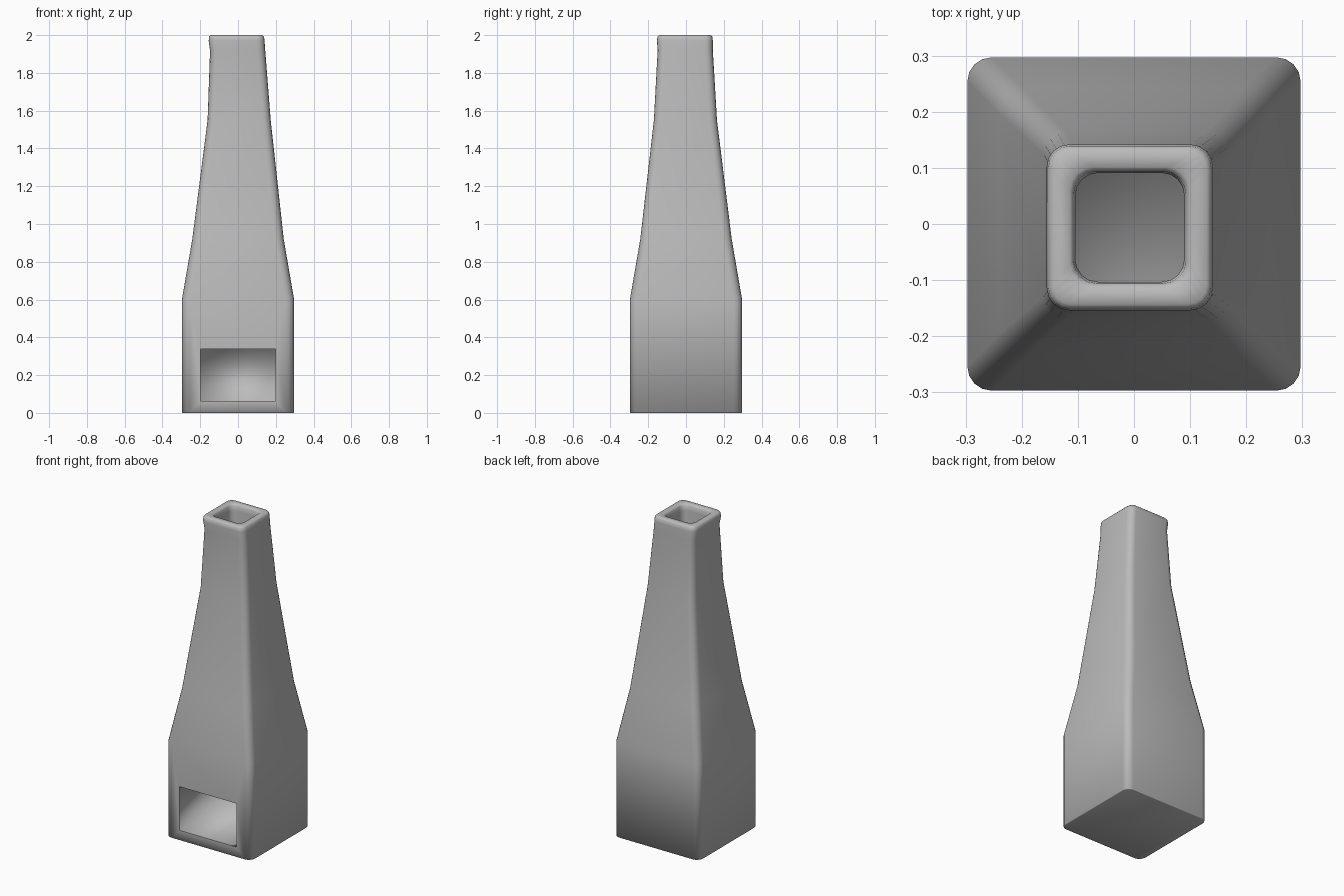
import bpy, bmesh
from math import sin, cos, pi

cube = bpy.data.objects.get("Cube")
if cube:
    bpy.data.objects.remove(cube, do_unlink=True)

clay = bpy.data.materials.new("grey_clay")
clay.use_nodes = True
GREY = (0.5, 0.5, 0.5, 1)
clay.diffuse_color = GREY
clay.node_tree.nodes["Principled BSDF"].inputs["Base Color"].default_value = GREY

STEPS = 4  # segments per rounded corner


def ring(bm, cx, cy, half, radius, z):
    """Rounded square of vertices at height z."""
    verts = []
    for corner, (sx, sy) in enumerate([(1, 1), (-1, 1), (-1, -1), (1, -1)]):
        for i in range(STEPS + 1):
            a = (corner + i / STEPS) * pi / 2
            verts.append(bm.verts.new((cx + sx * (half - radius) + radius * cos(a),
                                       cy + sy * (half - radius) + radius * sin(a), z)))
    return verts


def add_object(name, bm):
    bmesh.ops.recalc_face_normals(bm, faces=bm.faces)
    mesh = bpy.data.meshes.new(name)
    bm.to_mesh(mesh)
    bm.free()
    mesh.materials.append(clay)
    obj = bpy.data.objects.new(name, mesh)
    bpy.context.collection.objects.link(obj)
    return obj


# Tapered body: up the outside, over the rim and down the flue
TX, TY = -0.0075, -0.006
sections = [
    (0, 0, 0.293, 0.04, 0), (0, 0, 0.297, 0.043, 0.002),
    (0, 0, 0.297, 0.043, 0.6), (0, 0, 0.242, 0.045, 0.92),
    (0.006, -0.003, 0.167, 0.04, 1.55), (-0.002, -0.004, 0.146, 0.04, 1.92),
    (TX, TY, 0.148, 0.04, 1.97), (TX, TY, 0.145, 0.038, 1.992),
    (TX, TY, 0.137, 0.034, 2.0), (TX, TY, 0.107, 0.04, 2.0),
    (TX, TY, 0.1, 0.04, 1.99), (TX, TY, 0.097, 0.04, 1.96),
    (TX, TY, 0.097, 0.04, 0.2),
]
bm = bmesh.new()
rings = [ring(bm, *s) for s in sections]
for low, high in zip(rings, rings[1:]):
    for i in range(len(low)):
        j = (i + 1) % len(low)
        bm.faces.new((low[i], low[j], high[j], high[i]))
bm.faces.new(rings[0])
bm.faces.new(rings[-1])
body = add_object("chimney_body", bm)

# Firebox cut through the front, meeting the flue
X, BACK, FLOOR, CEILING = 0.198, 0.12, 0.063, 0.338
bm = bmesh.new()
bmesh.ops.create_cube(bm, size=1)
for v in bm.verts:
    v.co = (X if v.co.x > 0 else -X, BACK if v.co.y > 0 else -0.4,
            CEILING if v.co.z > 0 else FLOOR)
cutter = add_object("firebox_cutter", bm)
cutter.hide_render = True
cut = body.modifiers.new("firebox", "BOOLEAN")
cut.operation = "DIFFERENCE"
cut.solver = "EXACT"
cut.object = cutter
bpy.context.view_layer.objects.active = body
body.select_set(True)
bpy.ops.object.modifier_apply(modifier=cut.name)
bpy.data.objects.remove(cutter, do_unlink=True)

# Smooth clay, crisp only at the firebox mouth and flue throat
bm = bmesh.new()
bm.from_mesh(body.data)
for f in bm.faces:
    f.smooth = True
for e in bm.edges:
    steep = e.calc_face_angle(0) > 0.7
    mouth = all(v.co.y < -0.29 and 0.05 < v.co.z < 0.35 for v in e.verts)
    throat = all(abs(v.co.z - CEILING) < 0.002 and abs(v.co.x) < 0.15 for v in e.verts)
    e.smooth = not (steep and (mouth or throat))
bm.to_mesh(body.data)
bm.free()
